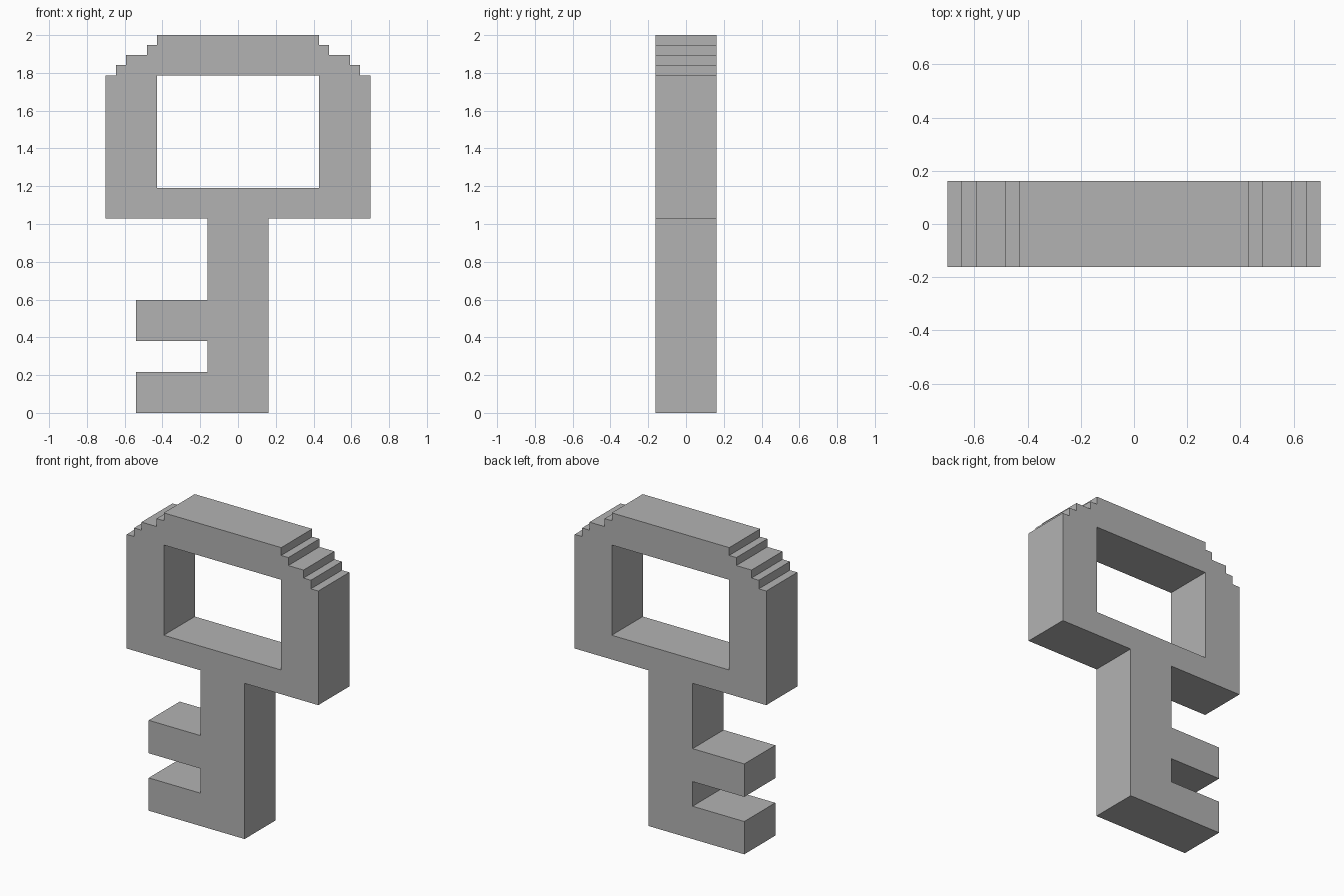
import bpy
import bmesh
from mathutils import Vector

cube = bpy.data.objects.get("Cube")
if cube:
    bpy.data.objects.remove(cube, do_unlink=True)

HALF = 0.162          # half thickness, also half the shank width
BOW_BASE = 1.03
TOOTH_X = -0.54

grey = bpy.data.materials.new("plain grey")
grey.use_nodes = True
colour = (0.45, 0.45, 0.45, 1)
grey.diffuse_color = colour
grey.node_tree.nodes["Principled BSDF"].inputs["Base Color"].default_value = colour

# Stepped shoulder of the bow, from the top down to its base
steps = [(0.43, 2.0), (0.482, 1.948), (0.593, 1.895), (0.647, 1.842), (0.701, 1.785)]
shoulder = []
for i, (x, z) in enumerate(steps):
    drop = steps[i + 1][1] if i + 1 < len(steps) else BOW_BASE
    shoulder += [(x, z), (x, drop)]

# Two teeth on the right side of the shank, as (bottom, top)
teeth = []
for low, high in [(0, 0.217), (0.38, 0.598)]:
    if low > 0:
        teeth.append((-HALF, low))
    teeth += [(TOOTH_X, low), (TOOTH_X, high), (-HALF, high)]

# Whole outline: left shoulder, shank, teeth, mirrored shoulder
outline = shoulder + [(HALF, BOW_BASE), (HALF, 0)] + teeth + [(-HALF, BOW_BASE)]
outline += [(-x, z) for x, z in reversed(shoulder)]
window = [(-0.43, 1.19), (0.43, 1.19), (0.43, 1.787), (-0.43, 1.787)]

# Fill the outline around the window and extrude it to full thickness
bm = bmesh.new()
edges = []
for loop in (outline, window):
    verts = [bm.verts.new((x, -HALF, z)) for x, z in loop]
    edges += [bm.edges.new((v, verts[i - 1])) for i, v in enumerate(verts)]
bmesh.ops.triangle_fill(bm, edges=edges, use_beauty=True, use_dissolve=False)
result = bmesh.ops.extrude_face_region(bm, geom=bm.faces[:], use_keep_orig=True)
moved = [g for g in result["geom"] if isinstance(g, bmesh.types.BMVert)]
bmesh.ops.translate(bm, verts=moved, vec=Vector((0, 2 * HALF, 0)))
bmesh.ops.recalc_face_normals(bm, faces=bm.faces[:])

mesh = bpy.data.meshes.new("key")
bm.to_mesh(mesh)
bm.free()
mesh.materials.append(grey)
key = bpy.data.objects.new("key", mesh)
bpy.context.collection.objects.link(key)
